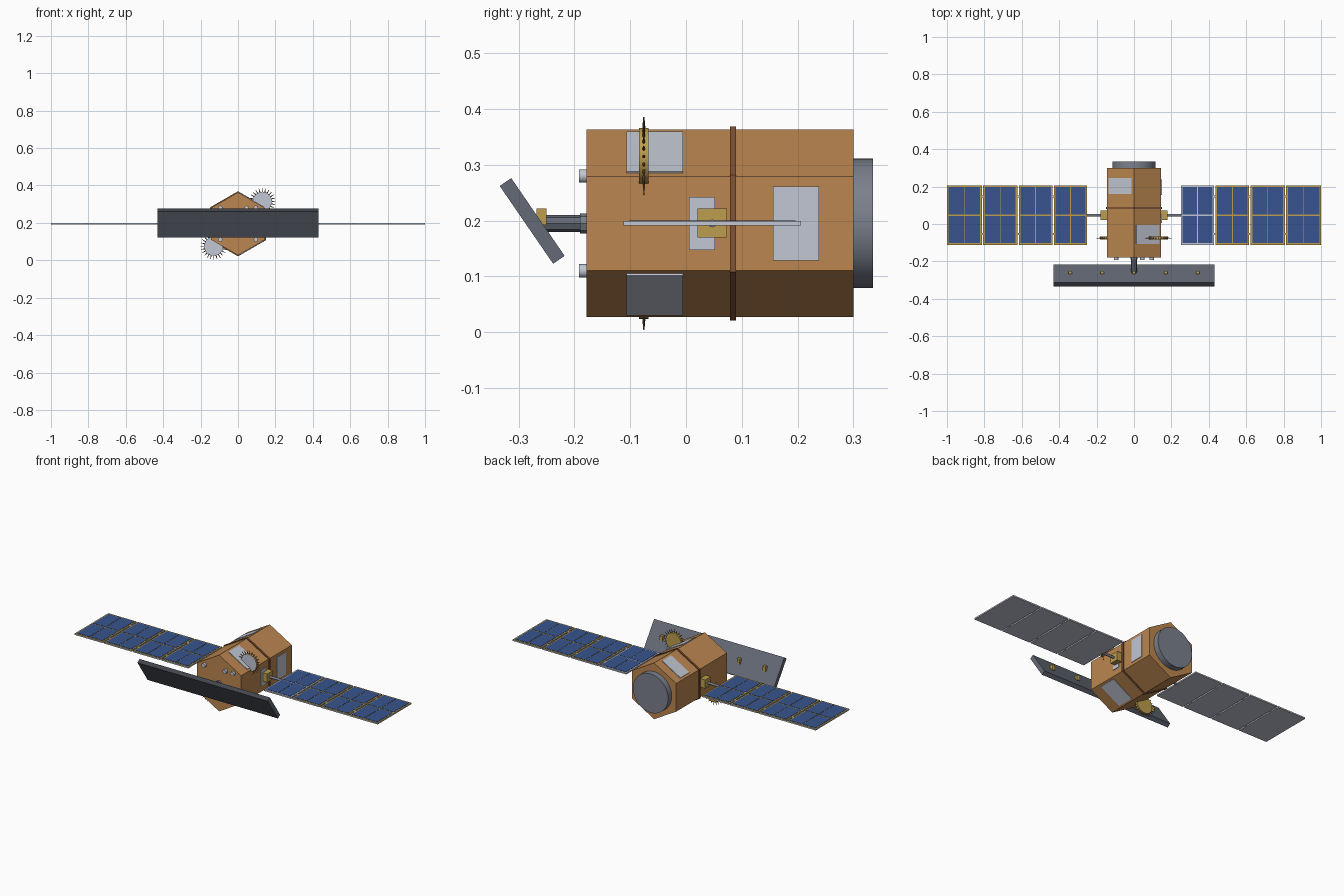
import bpy
import bmesh
from math import radians, cos, sin, tau
from mathutils import Matrix, Vector

if "Cube" in bpy.data.objects:
    bpy.data.objects.remove(bpy.data.objects["Cube"])


def material(name, *rgb):
    linear = [((c / 255 + 0.055) / 1.055) ** 2.4 for c in rgb] + [1]
    m = bpy.data.materials.new(name)
    m.use_nodes = True
    m.diffuse_color = linear
    m.node_tree.nodes["Principled BSDF"].inputs["Base Color"].default_value = linear
    return m


foil = material("orange foil", 187, 134, 80)
band_brown = material("brown band", 130, 85, 55)
silver = material("silver", 194, 199, 211)
gold = material("gold", 188, 158, 78)
blue = material("cell blue", 56, 84, 142)
slate = material("slate grey", 100, 106, 118)
dark = material("dark grey", 66, 68, 78)
steel = material("steel grey", 122, 128, 140)

MID = 0.195       # height of the body axis
APOTHEM = 0.145   # centre to flat of the hexagon


def finish(name, bm, *mats, smooth=False):
    mesh = bpy.data.meshes.new(name)
    bm.to_mesh(mesh)
    bm.free()
    for m in mats:
        mesh.materials.append(m)
    ob = bpy.data.objects.new(name, mesh)
    bpy.context.collection.objects.link(ob)
    if smooth:
        bpy.ops.object.select_all(action="DESELECT")
        ob.select_set(True)
        bpy.context.view_layer.objects.active = ob
        bpy.ops.object.shade_smooth_by_angle(angle=radians(40))
    return ob


def box(name, centre, size, mat, rot=Matrix(), top=None):
    """Box; the face along local +z may take its own material."""
    bm = bmesh.new()
    bmesh.ops.create_cube(bm, size=1, matrix=Matrix.Diagonal((*size, 1)))
    bm.normal_update()
    if top:
        for f in bm.faces:
            f.material_index = int(f.normal.z > 0.9)
    bm.transform(Matrix.Translation(centre) @ rot)
    return finish(name, bm, mat, *([top] if top else []))


def rod(name, start, end, radius, mat, sides=24, tip=None, front=None):
    """Cylinder or cone between two points; front colours its -y cap."""
    a, b = Vector(start), Vector(end)
    turn = (b - a).to_track_quat("Z", "Y").to_matrix().to_4x4()
    bm = bmesh.new()
    bmesh.ops.create_cone(bm, cap_ends=True, segments=sides, radius1=radius,
                          radius2=radius if tip is None else tip,
                          depth=(b - a).length,
                          matrix=Matrix.Translation((a + b) / 2) @ turn)
    bm.normal_update()
    if front:
        for f in bm.faces:
            f.material_index = int(f.normal.y < -0.9)
    return finish(name, bm, mat, *([front] if front else []), smooth=sides > 8)


def hexagon(name, y0, y1, radius, mat):
    bm = bmesh.new()
    ring = [bm.verts.new((radius * sin(tau * k / 6), y0, MID + radius * cos(tau * k / 6)))
            for k in range(6)]
    base = bm.faces.new(ring)
    extruded = bmesh.ops.extrude_face_region(bm, geom=[base])["geom"]
    bmesh.ops.translate(bm, vec=(0, y1 - y0, 0),
                        verts=[v for v in extruded if isinstance(v, bmesh.types.BMVert)])
    bmesh.ops.recalc_face_normals(bm, faces=bm.faces)
    return finish(name, bm, mat)


def radiator(name, angle, y0, y1, height, offset=0):
    """Thin plate on the hexagon side that faces the given angle."""
    rot = Matrix.Rotation(-radians(angle), 4, "Y")
    place = rot @ Vector((APOTHEM + 0.001, 0, offset))
    box(name, place + Vector((0, (y0 + y1) / 2, MID)), (0.006, y1 - y0, height), silver, rot)


# Body
hexagon("body", -0.178, 0.30, 0.168, foil)
hexagon("body_band", 0.079, 0.09, 0.174, band_brown)
rod("rear_disc", (0, 0.30, MID), (0, 0.335, MID), 0.116, steel, 48)

# Radiator plates
radiator("upper_left_radiator", 60, -0.107, -0.005, 0.144)
radiator("lower_left_radiator", -60, -0.107, -0.005, 0.144)
radiator("upper_right_radiator", 120, 0.16, 0.245, 0.14)
radiator("side_radiator_small", 0, 0.005, 0.052, 0.095)
radiator("side_radiator_large", 0, 0.156, 0.238, 0.133)

# Front nozzles
for x, z in ((0.095, 0.28), (0.045, 0.28), (-0.095, 0.28), (0.095, 0.11), (-0.095, 0.11)):
    rod("nozzle", (x, -0.192, z), (x, -0.175, z), 0.012, silver)

# Boom and tilted front antenna slab
rod("boom", (0, -0.265, MID), (0, -0.175, MID), 0.015, slate, 8)
rod("boom_collar", (0, -0.19, MID), (0, -0.175, MID), 0.018, steel, 8)
box("antenna_slab", (0, -0.2755, 0.1995), (0.86, 0.025, 0.169), slate,
    Matrix.Rotation(radians(34.5), 4, "X"), top=dark)
for k in range(-2, 3):
    box("slab_bracket", (0.17 * k, -0.259, 0.207), (0.018, 0.018, 0.03), gold)

# Spiked drum antennas, one on each side
for side in (1, -1):
    x, y, z = side * 0.13, -0.0755, MID + side * 0.12
    rod("drum_antenna", (x, y - 0.0085, z), (x, y + 0.0085, z), 0.051, gold, 40, front=silver)
    for k in range(24):
        d = Vector((cos(tau * k / 24), 0, sin(tau * k / 24)))
        hub = Vector((x, y, z))
        rod("drum_spike", hub + d * 0.049, hub + d * 0.071, 0.003, band_brown, 6, tip=0.001)

# Solar wings
spans = ((0.25, 0.428), (0.436, 0.616), (0.624, 0.806), (0.814, 1.0))
Y_MID, DEPTH, EDGE = 0.047, 0.318, 0.009
for side in (1, -1):
    box("wing_mount", (side * 0.16, Y_MID, 0.196), (0.036, 0.052, 0.052), gold)
    rod("wing_axle", (side * 0.17, Y_MID, MID), (side * 0.256, Y_MID, MID), 0.007, steel, 12)
    for n, (inner, outer) in enumerate(spans):
        width, centre = outer - inner, side * (inner + outer) / 2
        plain = side > 0 and n == 0
        box("wing_panel", (centre, Y_MID, MID), (width, DEPTH, 0.008), silver,
            top=silver if plain else gold)
        cell_w, cell_d = width / 2 - EDGE * 1.2, DEPTH / 2 - EDGE * 1.5
        for i in (-1, 1):
            for j in (-1, 1):
                box("solar_cell",
                    (centre + i * (cell_w / 2 + 0.002), Y_MID + j * (cell_d / 2 + 0.004), MID + 0.004),
                    (cell_w, cell_d, 0.003), blue)
        # Hinges to the next panel
        if n:
            for j in (-1, 1):
                box("panel_hinge", (side * (inner - 0.004), Y_MID + j * 0.1, MID),
                    (0.01, 0.012, 0.006), silver)
